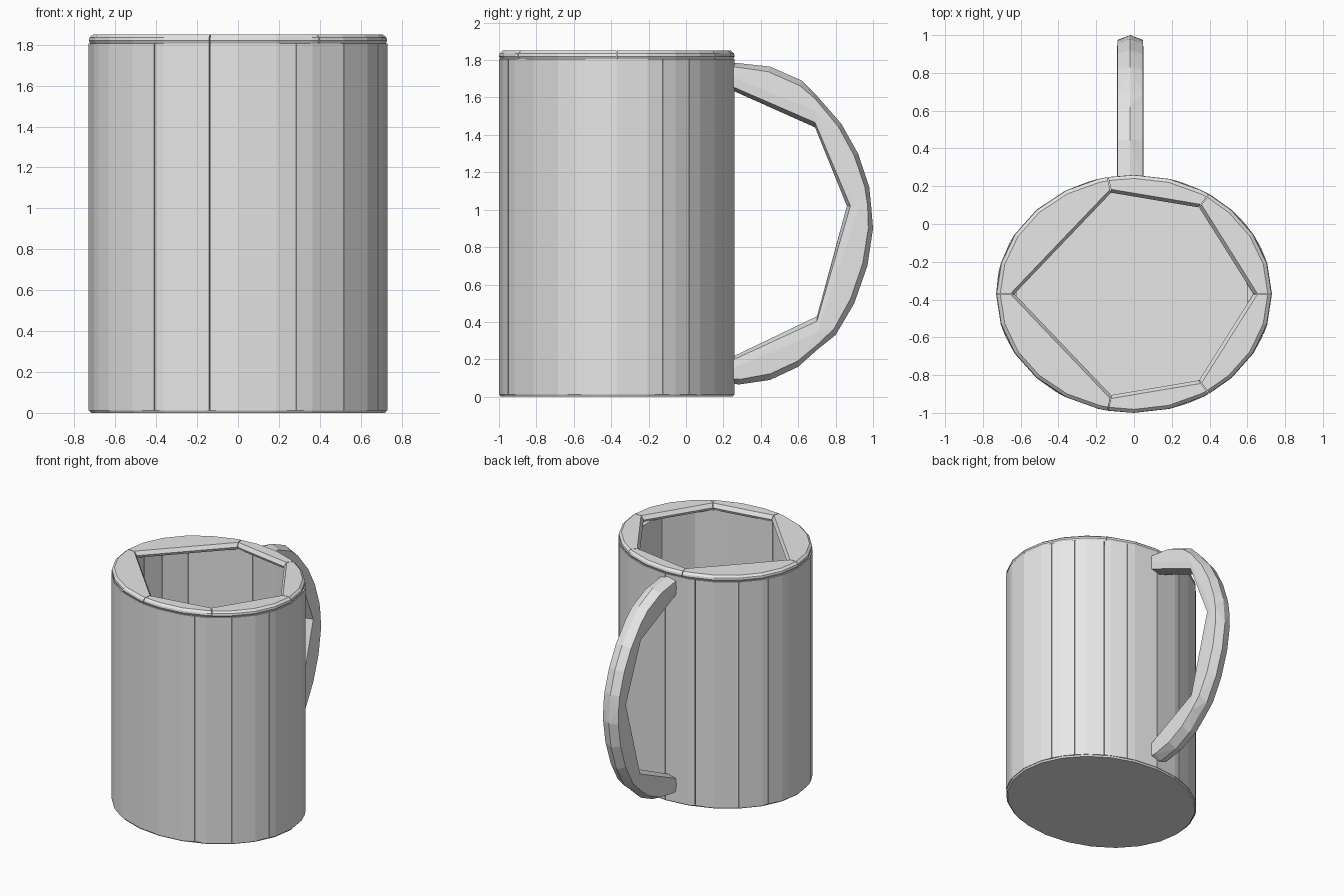
import bpy, bmesh
from math import sin, cos, radians, pi, ceil
from mathutils import Vector

cube = bpy.data.objects.get("Cube")
if cube:
    bpy.data.objects.remove(cube, do_unlink=True)

grey = bpy.data.materials.new("plain grey")
grey.use_nodes = True
grey.diffuse_color = (0.8, 0.8, 0.8, 1)
grey.node_tree.nodes["Principled BSDF"].inputs["Base Color"].default_value = (0.8, 0.8, 0.8, 1)

RX, RY, CY = 0.73, 0.63, -0.37   # oval body radii and centre
RIM_Z, TOP_Z = 1.8, 1.85


def oval(angle, scale, z):
    a = radians(angle)
    return Vector((RX * scale * cos(a), CY + RY * scale * sin(a), z))


def hull(name, points):
    """Flat-shaded convex block around the given points."""
    bm = bmesh.new()
    for p in points:
        bm.verts.new(p)
    result = bmesh.ops.convex_hull(bm, input=bm.verts)
    spare = {g for key in ("geom_interior", "geom_unused") for g in result[key]
             if isinstance(g, bmesh.types.BMVert)}
    bmesh.ops.delete(bm, geom=list(spare), context='VERTS')
    bmesh.ops.dissolve_limit(bm, angle_limit=radians(1), verts=bm.verts, edges=bm.edges)
    bmesh.ops.recalc_face_normals(bm, faces=bm.faces)
    mesh = bpy.data.meshes.new(name)
    bm.to_mesh(mesh)
    bm.free()
    mesh.materials.append(grey)
    obj = bpy.data.objects.new(name, mesh)
    bpy.context.collection.objects.link(obj)


def ring_blocks(name, cuts, outer, inner, gap):
    """Curved blocks between cut angles: round outside, straight inside."""
    for i, start in enumerate(cuts):
        end = cuts[(i + 1) % len(cuts)]
        if end <= start:
            end += 360
        a, b = start + gap, end - gap
        # keep the body's 24 regular corners plus the two cut ends
        angles = [a] + [k * 15 for k in range(ceil(a / 15), ceil(b / 15))] + [b]
        pts = [oval(t, s, z) for t in angles for s, z in outer]
        pts += [oval(t, s, z) for t in (a, b) for s, z in inner]
        hull(f"{name}_{i + 1}", pts)


# Floor
hull("floor", [oval(k * 15, s, z) for k in range(24)
               for s, z in ((0.985, 0), (0.995, 0.012), (0.97, 0.03))])

# Wall panels
ring_blocks("wall_panel",
            [-159, -124, -101, -67, -45, -20, 23, 38, 56, 70, 90, 109, 135, 154, 170],
            [(1, 0.012), (1, RIM_Z + 0.005)],
            [(0.88, 0.012), (0.88, RIM_Z + 0.005)], 0.12)

# Rim with a six-sided opening
ring_blocks("rim_block", [-101, -57, 0, 57, 101, 180],
            [(0.985, RIM_Z), (1, RIM_Z + 0.02), (0.995, RIM_Z + 0.035), (0.97, TOP_Z)],
            [(0.88, RIM_Z), (0.865, RIM_Z + 0.02), (0.895, TOP_Z)], 0.2)

# Handle: each block has an outer curve and a straight inner edge, as (y, z)
handle = [
    ("upper", [(0.22, 1.79), (0.45, 1.765), (0.62, 1.69), (0.69, 1.62)],
     (0.22, 1.65), (0.69, 1.44)),
    ("upper_middle", [(0.69, 1.62), (0.83, 1.46), (0.92, 1.3), (0.98, 1.12), (0.99, 1.02)],
     (0.69, 1.44), (0.86, 1.02)),
    ("lower_middle", [(0.99, 1.02), (1, 0.9), (0.97, 0.7), (0.9, 0.5), (0.8, 0.33), (0.7, 0.25)],
     (0.86, 1.02), (0.7, 0.43)),
    ("lower", [(0.7, 0.25), (0.6, 0.16), (0.45, 0.09), (0.28, 0.065), (0.22, 0.08)],
     (0.7, 0.43), (0.22, 0.2)),
]
for part, curve, first, last in handle:
    pts = []
    for i, (y, z) in enumerate(curve):
        out = Vector((-0.02, y, z))
        t = i / (len(curve) - 1)
        inn = Vector((-0.02, *Vector(first).lerp(Vector(last), t)))
        mid, half = (out + inn) / 2, (out - inn) / 2
        for k in range(8):
            a = k * pi / 4
            # squarish oval cross-section
            side = max(-1, min(1, 1.35 * sin(a)))
            pts.append(mid + half * cos(a) + Vector((0.07 * side, 0, 0)))
    hull(f"handle_{part}", pts)
